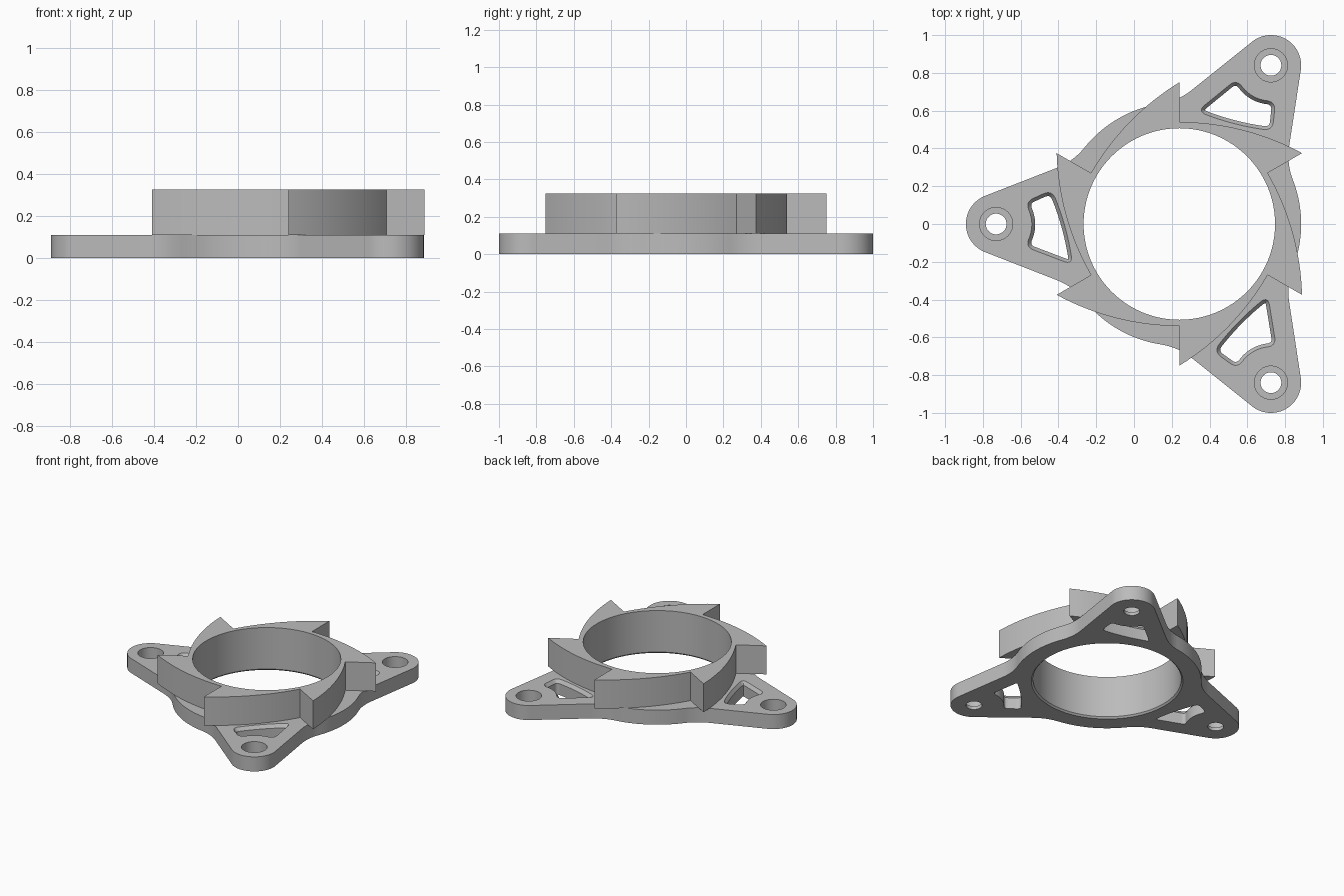
import bpy, bmesh
from math import sin, cos, pi, radians, sqrt, atan2, hypot
from mathutils import Vector, Matrix

cube = bpy.data.objects.get("Cube")
if cube:
    bpy.data.objects.remove(cube)

CENTRE = Vector((0.24, 0, 0))
PLATE_TOP, RING_TOP = 0.11, 0.325
BORE, HUB, EAR_DIST, EAR_R, BLEND = 0.507, 0.645, 0.97, 0.16, 0.35
EARS = [radians(a) for a in (60, 180, 300)]

grey = bpy.data.materials.new("grey metal")
grey.use_nodes = True
colour = (0.5, 0.5, 0.5, 1)
grey.diffuse_color = colour
grey.node_tree.nodes["Principled BSDF"].inputs["Base Color"].default_value = colour


def arc(cx, cy, r, a0, a1, n):
    return [Vector((cx + r * cos(a0 + (a1 - a0) * i / n),
                    cy + r * sin(a0 + (a1 - a0) * i / n), 0)) for i in range(n + 1)]


def circle(r, n, cx=0):
    return arc(cx, 0, r, 0, 2 * pi, n)[:-1]


def turned(points, angle):
    rot = Matrix.Rotation(angle, 3, 'Z')
    return [rot @ p for p in points]


def inset(points, d):
    """Shift a counter-clockwise loop inwards."""
    out = []
    for i, p in enumerate(points):
        t = (points[(i + 1) % len(points)] - points[i - 1]).normalized()
        out.append(p + d * Vector((-t.y, t.x, 0)))
    return out


def wall(bm, levels):
    """Skin a stack of (loop, z) levels; return the edges of the first and last."""
    rows = [[bm.verts.new((p.x, p.y, z)) for p in pts] for pts, z in levels]
    n = len(rows[0])
    for lo, hi in zip(rows, rows[1:]):
        for i in range(n):
            j = (i + 1) % n
            bm.faces.new((lo[i], lo[j], hi[j], hi[i]))
    return [[bm.edges.get((r[i], r[(i + 1) % n])) for i in range(n)]
            for r in (rows[0], rows[-1])]


def solid(name, stacks):
    """Close the bottoms and tops of nested walls into one solid."""
    bm = bmesh.new()
    ends = [wall(bm, s) for s in stacks]
    for k in (0, 1):
        edges = [e for pair in ends for e in pair[k]]
        bmesh.ops.triangle_fill(bm, use_beauty=True, use_dissolve=False, edges=edges)
    bmesh.ops.recalc_face_normals(bm, faces=bm.faces)
    mesh = bpy.data.meshes.new(name)
    bm.to_mesh(mesh)
    bm.free()
    mesh.materials.append(grey)
    ob = bpy.data.objects.new(name, mesh)
    ob.location = CENTRE
    bpy.context.collection.objects.link(ob)
    bpy.ops.object.select_all(action='DESELECT')
    ob.select_set(True)
    bpy.context.view_layer.objects.active = ob
    bpy.ops.object.shade_smooth_by_angle(angle=radians(25))
    return ob


# Plate outline: ear tip, straight flank, concave blend, then hub arc
flank = radians(68.7)
side = EAR_DIST * cos(flank) + EAR_R + BLEND
along = sqrt((HUB + BLEND) ** 2 - side ** 2)
bx = side * cos(flank) + along * sin(flank)
by = side * sin(flank) - along * cos(flank)
hub_start = atan2(by, bx)
ear = arc(EAR_DIST, 0, EAR_R, -flank, flank, 24)
ear += arc(bx, by, BLEND, flank + pi, hub_start + pi, 12)[::1]
ear += arc(0, 0, HUB, hub_start, 2 * pi / 3 - hub_start, 16)[1:-1]
back_blend = [Vector((p.x, -p.y, 0)) for p in arc(bx, by, BLEND, hub_start + pi, flank + pi, 12)]
ear += turned(back_blend, 2 * pi / 3)
outline = [p for a in EARS for p in turned(ear, a)]

# Lightening pocket: four bowed sides with rounded corners
corners = [Vector((*c, 0)) for c in
           ((0.818, -0.116), (0.818, 0.12), (0.565, 0.216), (0.675, -0.18))]
bows = (0.037, 0, -0.015, 0)
sides = []
for i, bow in enumerate(bows):
    p, q = corners[i], corners[(i + 1) % 4]
    d = q - p
    trim = 0.05 / d.length
    normal = Vector((-d.y, d.x, 0)).normalized()
    ts = [trim + (1 - 2 * trim) * k / 10 for k in range(11)]
    sides.append([p + d * t + normal * bow * 4 * t * (1 - t) for t in ts])
pocket = []
for i in range(4):
    a, c, b = sides[i][-1], corners[(i + 1) % 4], sides[(i + 1) % 4][0]
    pocket += sides[i]
    pocket += [a * (1 - t) ** 2 + c * 2 * t * (1 - t) + b * t * t
               for t in (k / 8 for k in range(1, 8))]
pocket_small = inset(pocket, 0.018)

# Mounting plate with bore, counterbored screw holes and chamfered pockets
stacks = [[(outline, 0), (outline, PLATE_TOP)],
          [(circle(BORE + 0.012, 96), 0), (circle(BORE, 96), 0.012), (circle(BORE, 96), PLATE_TOP)]]
small, large = circle(0.055, 32, EAR_DIST), circle(0.088, 32, EAR_DIST)
for a in EARS:
    s, l = turned(small, a), turned(large, a)
    stacks.append([(s, 0), (s, 0.025), (l, 0.025), (l, PLATE_TOP)])
    inner = turned(pocket_small, a)
    stacks.append([(inner, 0), (inner, PLATE_TOP - 0.025), (turned(pocket, a), PLATE_TOP)])
solid("mounting_plate", stacks)

# Ratchet ring: six teeth, each a shallow arc from root to tip
root, tip = 0.54, 0.75
tx, ty = tip * cos(radians(30)), tip * sin(radians(30))
R = (tx ** 2 + (root - ty) ** 2) / (2 * (root - ty))
sweep = atan2(tx, R - root + ty)
tooth = arc(0, root - R, R, pi / 2 - sweep, pi / 2, 16)
teeth = [p for k in range(6) for p in turned(tooth, k * pi / 3)]
solid("ratchet_ring", [[(teeth, PLATE_TOP), (teeth, RING_TOP)],
                       [(circle(BORE, 96), PLATE_TOP), (circle(BORE, 96), RING_TOP)]])
